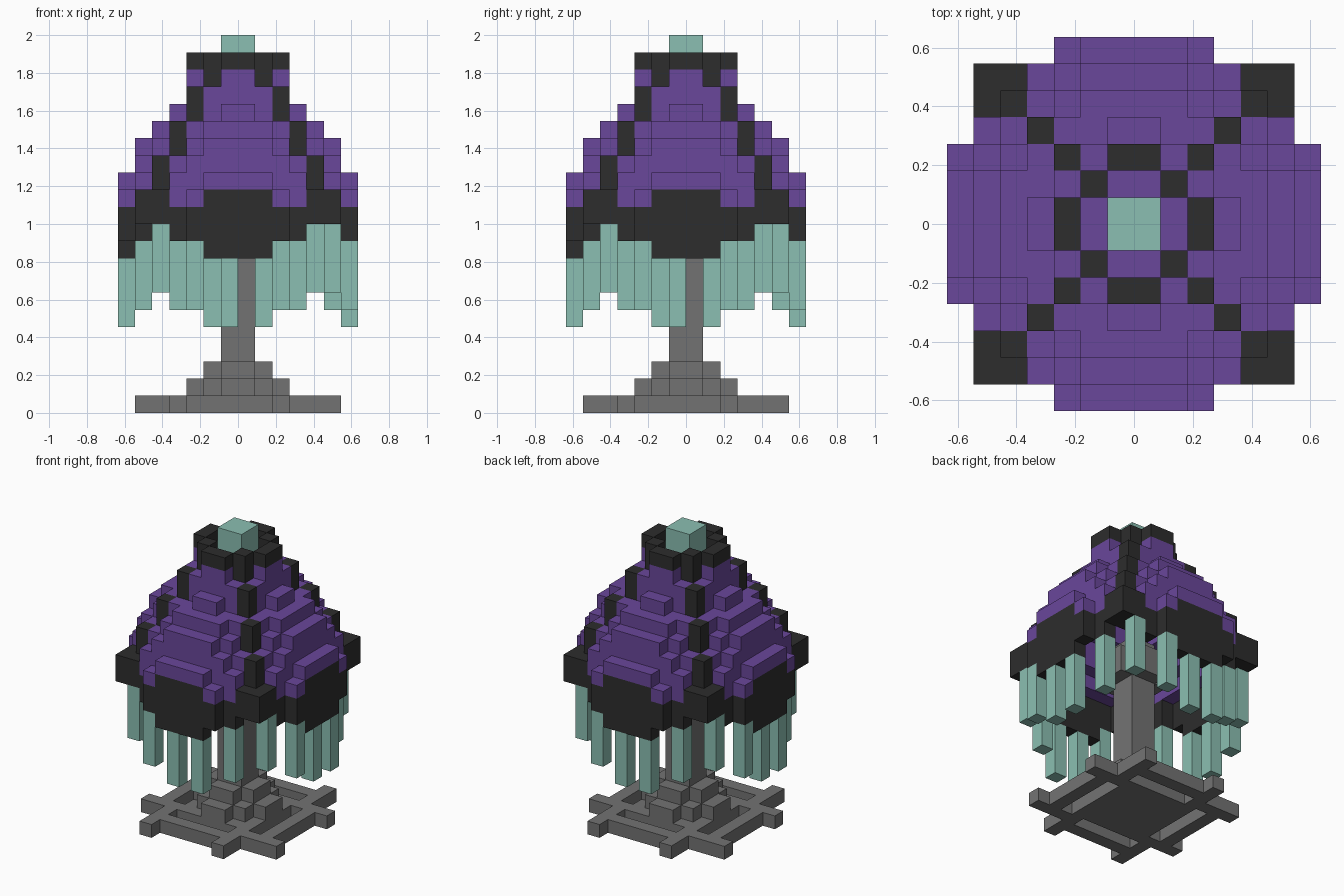
import bpy, bmesh
from mathutils import Vector

U = 1 / 11  # edge of one cube

if "Cube" in bpy.data.objects:
    bpy.data.objects.remove(bpy.data.objects["Cube"])


def material(name, rgb):
    m = bpy.data.materials.new(name)
    m.use_nodes = True
    m.diffuse_color = (*rgb, 1)
    m.node_tree.nodes["Principled BSDF"].inputs["Base Color"].default_value = (*rgb, 1)
    return m


purple = material("purple cap", (0.144, 0.063, 0.328))
black = material("black trim", (0.026, 0.026, 0.026))
mint = material("mint glow", (0.258, 0.521, 0.445))
gray = material("gray stone", (0.171, 0.171, 0.171))


def box(x0, x1, y0, y1, z0, z1):
    """Set of unit cells in a block."""
    return {(x, y, z) for x in range(x0, x1) for y in range(y0, y1) for z in range(z0, z1)}


def front(half, d0, d1, z0, z1):
    """Centred block on the front side, between two distances from the axis."""
    return box(-half, half, -d1, -d0, z0, z1)


def around(cells):
    """Repeat cells in four quarter turns."""
    result = set()
    for _ in range(4):
        result |= cells
        cells = {(-y - 1, x, z) for x, y, z in cells}
    return result


def build(name, cells, mat):
    """Skin the outer faces of a set of cells and merge the flat areas."""
    bm = bmesh.new()
    verts = {}
    for cell in sorted(cells):
        for axis in range(3):
            for side in (0, 1):
                near = list(cell)
                near[axis] += 2 * side - 1
                if tuple(near) in cells:
                    continue
                ring = [(0, 0), (1, 0), (1, 1), (0, 1)]
                if not side:
                    ring.reverse()
                face = []
                for a, b in ring:
                    p = list(cell)
                    p[axis] += side
                    p[(axis + 1) % 3] += a
                    p[(axis + 2) % 3] += b
                    key = tuple(p)
                    if key not in verts:
                        verts[key] = bm.verts.new(Vector(key) * U)
                    face.append(verts[key])
                bm.faces.new(face)
    bmesh.ops.dissolve_limit(bm, angle_limit=0.01, verts=bm.verts, edges=bm.edges)
    bmesh.ops.triangulate(bm, faces=[f for f in bm.faces if len(f.verts) > 4])
    mesh = bpy.data.meshes.new(name)
    bm.to_mesh(mesh)
    bm.free()
    mesh.materials.append(mat)
    bpy.context.collection.objects.link(bpy.data.objects.new(name, mesh))


# Pinwheel foot: solid middle, two arms and a cross bar on each side
foot = box(-3, 3, -3, 3, 0, 1)
foot |= around(box(-4, -3, -6, -2, 0, 1) | box(2, 3, -6, -3, 0, 1) | box(-4, 3, -5, -4, 0, 1))
build("foot", foot, gray)

# Stepped plinth
build("plinth", box(-2, 2, -2, 2, 1, 2) | around(front(1, 0, 3, 1, 2) | front(1, 0, 2, 2, 3)), gray)

# Stem with a wider head inside the cap
build("stem", box(-1, 1, -1, 1, 3, 13) | around(front(1, 1, 2, 10, 12)), gray)

# Hollow stepped cap
cap = set()
for step in [(1, 1, 3, 19, 20), (2, 2, 3, 17, 19), (1, 3, 4, 17, 18),
             (3, 3, 4, 15, 17), (2, 4, 5, 15, 17), (3, 4, 5, 15, 16),
             (4, 4, 5, 13, 15), (2, 5, 6, 13, 16), (3, 5, 6, 13, 15),
             (4, 5, 6, 12, 14), (2, 6, 7, 13, 14), (3, 6, 7, 12, 13)]:
    cap |= around(front(*step))

# Black ribs running down the four diagonals
ribs = set()
for i, z0, z1 in [(1, 19, 21), (2, 17, 19), (3, 15, 17), (4, 13, 15)]:
    ribs |= around(box(i, i + 1, -i - 1, -i, z0, z1))

# Black rim with dropped middle panels and corner blocks
rim = around(front(2, 6, 7, 9, 13) | front(3, 6, 7, 10, 12)
             | box(3, 4, -6, -5, 10, 12) | box(-4, -3, -6, -5, 10, 12)
             | box(4, 6, -6, -4, 11, 13))
build("cap", cap - ribs - rim, purple)
build("ribs", ribs, black)
build("rim", rim, black)

# Crown ring and glowing tip
build("crown", around(front(1, 2, 3, 20, 21)), black)
build("tip", box(-1, 1, -1, 1, 19, 22), mint)

# Hanging strands under the rim
strands = set()
for x, y, z in [(-5, -6, 7), (-3, -7, 6), (-1, -7, 5), (1, -7, 5), (3, -6, 6)]:
    strands |= around(box(x, x + 1, y, y + 1, z, z + 4))
build("strands", strands, mint)
